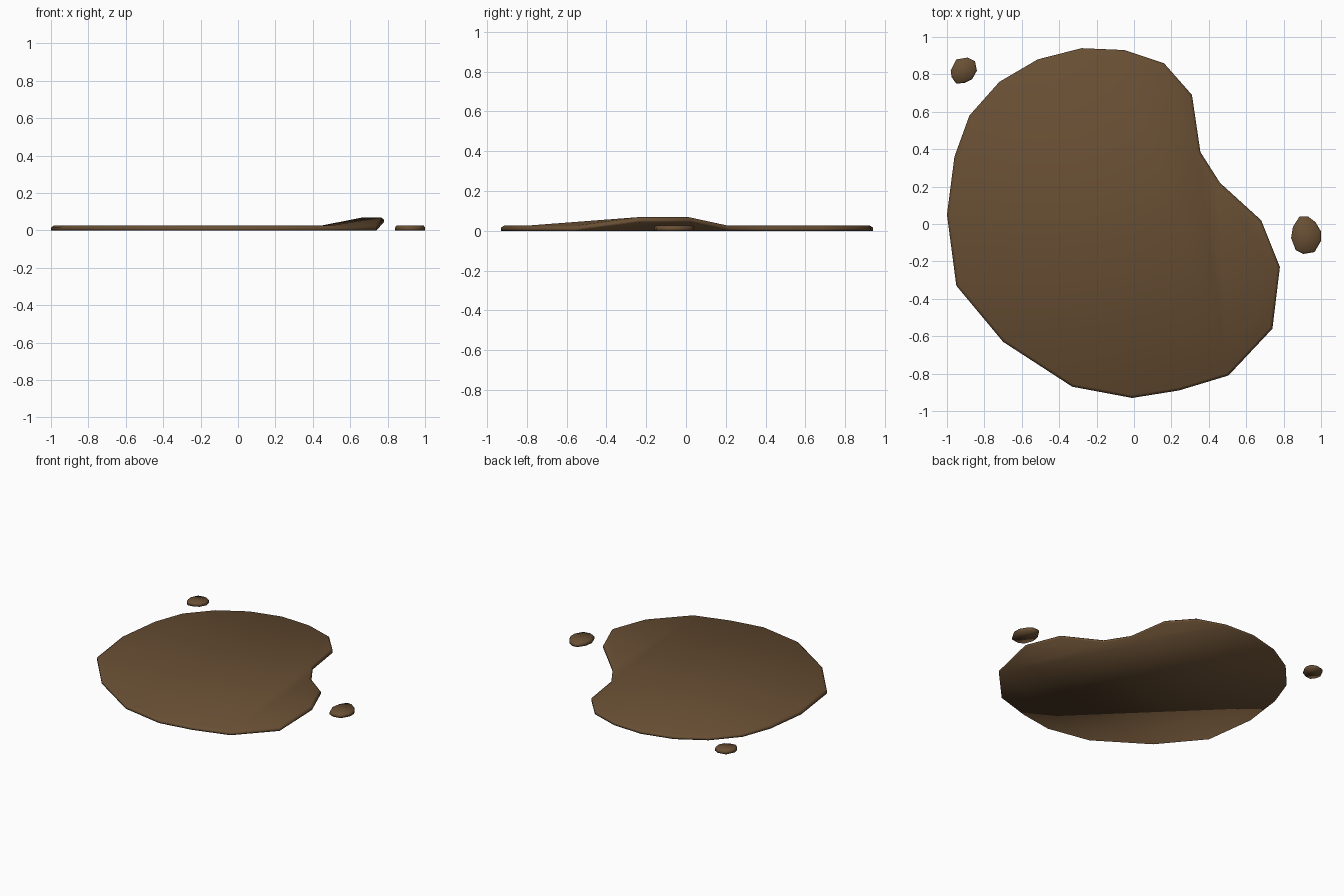
import bpy
import bmesh
from mathutils import Vector

cube = bpy.data.objects.get("Cube")
if cube:
    bpy.data.objects.remove(cube, do_unlink=True)

# Single muddy brown material
mud = bpy.data.materials.new("mud_brown")
mud.use_nodes = True
colour = (0.14, 0.078, 0.034, 1)
mud.diffuse_color = colour
shader = next(n for n in mud.node_tree.nodes if n.type == "BSDF_PRINCIPLED")
shader.inputs["Base Color"].default_value = colour
shader.inputs["Roughness"].default_value = 0.8

THICKNESS = 0.026
SHOULDER = 0.015
LIFT = 0.043


def inset_outline(points, distance):
    """Move every corner of a clockwise outline inwards along its mitre."""
    result = []
    for i, point in enumerate(points):
        before = (point - points[i - 1]).normalized()
        after = (points[(i + 1) % len(points)] - point).normalized()
        mitre = Vector((before.y + after.y, -before.x - after.x)).normalized()
        result.append(point + mitre * distance)
    return result


def make_slab(name, outline, inset, lifted=()):
    """Thin slab with a chamfered upper rim; lifted corners curl upwards."""
    points = [Vector(p) for p in outline]
    layers = [(points, 0), (points, SHOULDER),
              (inset_outline(points, inset), THICKNESS)]
    bm = bmesh.new()
    rings = []
    for ring, height in layers:
        rings.append([bm.verts.new((p.x, p.y, height + (LIFT if i in lifted else 0)))
                      for i, p in enumerate(ring)])
    # Rim walls
    for low, high in zip(rings, rings[1:]):
        for i in range(len(points)):
            bm.faces.new((low[i - 1], low[i], high[i], high[i - 1]))
    # Underside and top
    bm.faces.new(rings[0])
    bm.faces.new(rings[-1])
    bmesh.ops.recalc_face_normals(bm, faces=bm.faces[:])
    for face in bm.faces:
        face.smooth = True
    mesh = bpy.data.meshes.new(name)
    bm.to_mesh(mesh)
    bm.free()
    mesh.materials.append(mud)
    obj = bpy.data.objects.new(name, mesh)
    bpy.context.collection.objects.link(obj)
    return obj


# Large puddle, clockwise from the back, with two curled corners on its left lobe
puddle_outline = [
    (-.28, .94), (-.05, .93), (.16, .86), (.31, .69), (.355, .385),
    (.46, .22), (.68, .02), (.78, -.23), (.74, -.56), (.505, -.81),
    (.24, -.89), (-.01, -.93), (-.33, -.87), (-.7, -.63), (-.95, -.33),
    (-1, .05), (-.96, .36), (-.88, .58), (-.72, .76), (-.515, .88)]
make_slab("puddle", puddle_outline, 0.016, lifted=(6, 7))

# Small splash at the back right
make_slab("back_splash", [
    (-.95, .88), (-.89, .89), (-.85, .87), (-.84, .82), (-.865, .775),
    (-.905, .755), (-.95, .75), (-.975, .785), (-.98, .82)], 0.008)

# Small splash on the left
make_slab("left_splash", [
    (.885, .04), (.93, .04), (.97, .01), (1, -.04), (1, -.09),
    (.965, -.15), (.905, -.16), (.865, -.14), (.84, -.075), (.85, -.015)], 0.008)
